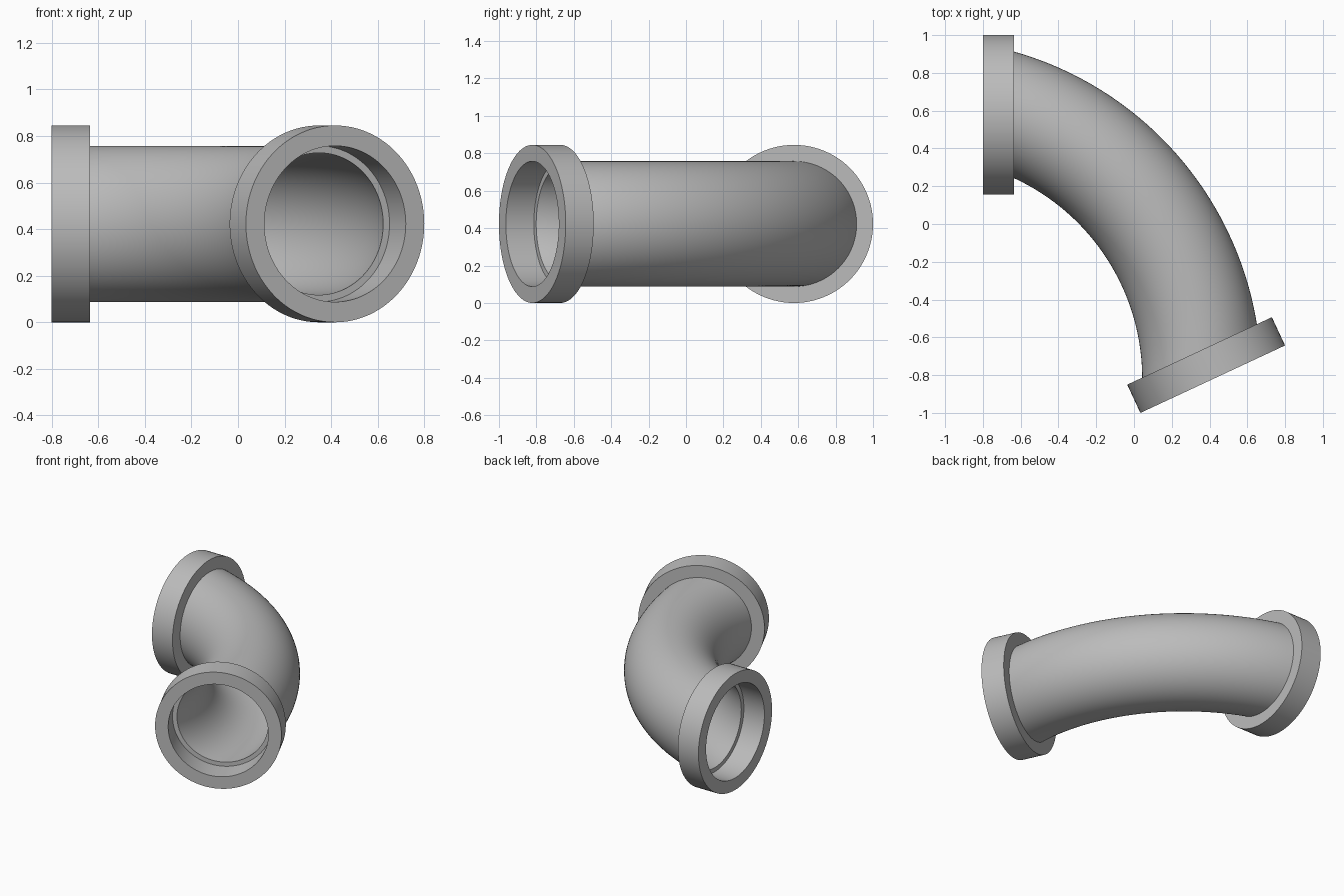
import bpy
import bmesh
from math import sin, cos, tan, pi, radians
from mathutils import Vector, Matrix

if "Cube" in bpy.data.objects:
    bpy.data.objects.remove(bpy.data.objects["Cube"], do_unlink=True)

COLLAR_R, PIPE_R, BORE_R = 0.4225, 0.335, 0.305
COLLAR_LEN = 0.165
TURN = radians(-65)
SIDES, STEPS = 96, 48

grey = bpy.data.materials.new("pipe_grey")
grey.use_nodes = True
grey.diffuse_color = (0.5, 0.5, 0.5, 1)
grey.node_tree.nodes["Principled BSDF"].inputs["Base Color"].default_value = (0.5, 0.5, 0.5, 1)


def hollow_tube(name, frames, outer, inner):
    """Sweep an annulus through frames of (centre, heading)."""
    bm = bmesh.new()
    rows = []
    for centre, heading in frames:
        place = Matrix.Translation(centre) @ Matrix.Rotation(heading, 4, 'Z')
        rows.append([[bm.verts.new(place @ Vector((0, r * cos(a), r * sin(a))))
                      for a in (2 * pi * i / SIDES for i in range(SIDES))]
                     for r in (outer, inner)])

    def bridge(a, b):
        for i in range(SIDES):
            j = (i + 1) % SIDES
            bm.faces.new((a[i], a[j], b[j], b[i]))

    for first, second in zip(rows, rows[1:]):
        bridge(first[0], second[0])
        bridge(second[1], first[1])
    bridge(rows[0][1], rows[0][0])
    bridge(rows[-1][0], rows[-1][1])
    bmesh.ops.recalc_face_normals(bm, faces=bm.faces)
    mesh = bpy.data.meshes.new(name)
    bm.to_mesh(mesh)
    bm.free()
    mesh.materials.append(grey)
    obj = bpy.data.objects.new(name, mesh)
    bpy.context.collection.objects.link(obj)
    bpy.ops.object.select_all(action='DESELECT')
    obj.select_set(True)
    bpy.context.view_layer.objects.active = obj
    bpy.ops.object.shade_smooth_by_angle(angle=radians(35))


# Bend: the start section is rotated about a vertical pivot
start = Vector((-0.635, 0.5775, COLLAR_R))
end = Vector((0.347, -0.672, COLLAR_R))
chord = end - start
pivot = (start + end) / 2 + Vector((chord.y, -chord.x, 0)) / (2 * tan(-TURN / 2))
bend = []
for i in range(STEPS + 1):
    angle = TURN * i / STEPS
    bend.append((pivot + Matrix.Rotation(angle, 3, 'Z') @ (start - pivot), angle))
hollow_tube("bent_pipe", bend, PIPE_R, BORE_R)

# Socket collars beyond both pipe ends
for name, base, heading, side in (("back_collar", start, 0, -1),
                                  ("front_collar", end, TURN, 1)):
    axis = Vector((cos(heading), sin(heading), 0)) * side * COLLAR_LEN
    hollow_tube(name, [(base, heading), (base + axis, heading)], COLLAR_R, PIPE_R)
